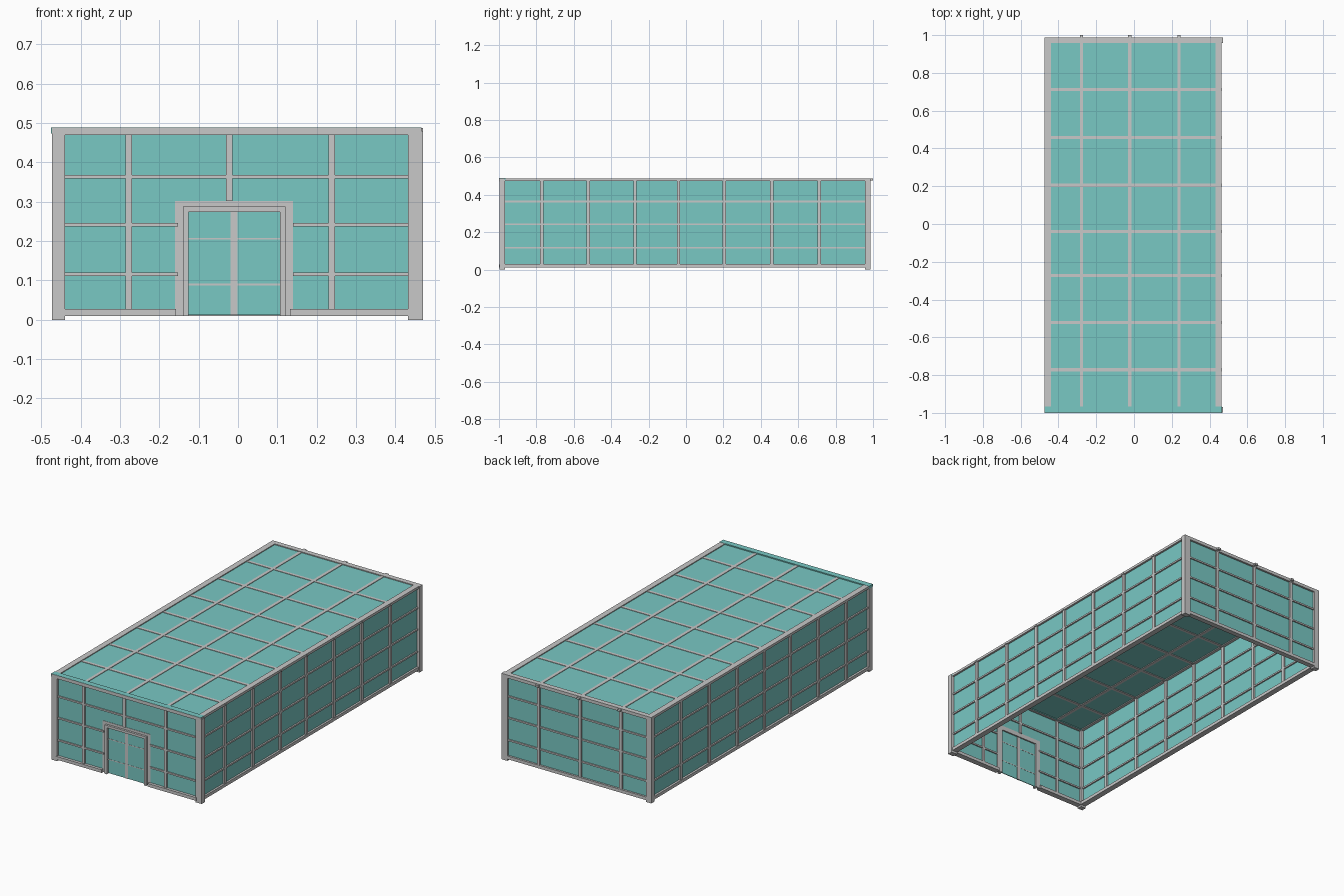
import bpy
import bmesh

cube = bpy.data.objects.get("Cube")
if cube:
    bpy.data.objects.remove(cube, do_unlink=True)


def material(name, rgb):
    m = bpy.data.materials.new(name)
    m.use_nodes = True
    m.diffuse_color = (*rgb, 1)
    m.node_tree.nodes["Principled BSDF"].inputs["Base Color"].default_value = (*rgb, 1)
    return m


grey = material("light grey metal", (0.58, 0.58, 0.58))
teal = material("teal glass", (0.19, 0.58, 0.55))


def boxes(name, mat, spans):
    """One object made of boxes, each given as x, y and z ranges."""
    bm = bmesh.new()
    for span in spans:
        made = bmesh.ops.create_cube(bm, size=1)["verts"]
        for v in made:
            v.co = [(a + b) / 2 + c * (b - a) for c, (a, b) in zip(v.co, span)]
    mesh = bpy.data.meshes.new(name)
    bm.to_mesh(mesh)
    bm.free()
    mesh.materials.append(mat)
    obj = bpy.data.objects.new(name, mesh)
    bpy.context.collection.objects.link(obj)
    return obj


def bar(centre, width):
    return (centre - width / 2, centre + width / 2)


# Shared layout
LEFT, RIGHT = (0.432, 0.464), (-0.473, -0.44)
FRONT, BACK = (-0.997, -0.968), (0.958, 0.987)
INNER_X, INNER_Y = (-0.445, 0.437), (-0.975, 0.965)
columns = [-0.278, -0.022, 0.238]
rows = [0.116, 0.242, 0.364]
ribs = [-0.772, -0.522, -0.273, -0.04, 0.205, 0.458, 0.712]
door_x = (-0.16, 0.14)
door_top = 0.302

# Corner posts
boxes("corner_posts", grey, [
    (x, y, (0, 0.48)) for x in (RIGHT, (0.432, 0.47)) for y in (FRONT, BACK)])

# Edge beams at ground and roof
boxes("side_beams", grey, [
    (x, INNER_Y, z) for x in (RIGHT, LEFT) for z in ((0.012, 0.03), (0.474, 0.488))])
boxes("back_beams", grey, [
    ((-0.473, 0.47), BACK, (0.47, 0.488)), (INNER_X, BACK, (0.01, 0.028))])
boxes("front_top_beam", grey, [((-0.473, 0.467), (-1, -0.97), (0.47, 0.488))])
boxes("front_sills", grey, [
    (x, (-1, -0.968), (0.01, 0.028)) for x in ((-0.445, -0.157), (0.132, 0.437))])
boxes("front_roof_cap", teal, [((-0.475, 0.466), (-0.999, -0.966), (0.474, 0.489))])

# Glass skins
boxes("side_glass", teal, [
    (bar(x, 0.004), INNER_Y, (0.015, 0.48)) for x in (-0.459, 0.451)])
boxes("back_glass", teal, [(INNER_X, bar(0.974, 0.004), (0.015, 0.48))])
boxes("roof_glass", teal, [(INNER_X, INNER_Y, (0.479, 0.483))])
boxes("front_glass", teal, [
    ((INNER_X[0], door_x[0]), bar(-0.982, 0.004), (0.015, 0.48)),
    ((door_x[1], INNER_X[1]), bar(-0.982, 0.004), (0.015, 0.48)),
    (door_x, bar(-0.982, 0.004), (door_top, 0.48))])

# Side wall bars
side_bars = []
for x in (-0.459, 0.451):
    side_bars += [(bar(x, 0.022), bar(y, 0.018), (0.02, 0.48)) for y in ribs]
    side_bars += [(bar(x, 0.02), INNER_Y, bar(z, 0.009)) for z in rows]
boxes("side_bars", grey, side_bars)

# Back wall bars
boxes("back_bars", grey,
      [(bar(x, 0.016), bar(0.974, 0.022), (0.02, 0.48)) for x in columns]
      + [(INNER_X, bar(0.974, 0.018), bar(z, 0.009)) for z in rows])

# Front wall bars, stopping at the doorway
front_bars = [(bar(x, 0.016), bar(-0.982, 0.02),
               (door_top if x == columns[1] else 0.02, 0.475)) for x in columns]
for z in rows:
    if z < door_top:
        front_bars += [((INNER_X[0], -0.152), bar(-0.982, 0.018), bar(z, 0.009)),
                       ((0.14, INNER_X[1]), bar(-0.982, 0.018), bar(z, 0.009))]
    else:
        front_bars.append((INNER_X, bar(-0.982, 0.018), bar(z, 0.009)))
boxes("front_bars", grey, front_bars)

# Roof bars, with the long ones poking out at the back
boxes("roof_bars", grey,
      [(bar(x, 0.018), (-0.967, 1), (0.475, 0.486)) for x in columns]
      + [((-0.47, 0.467), bar(y, 0.017), (0.475, 0.4855)) for y in ribs])


def portal(x, y, top, width):
    """Two jambs and a head."""
    a, b = x
    return [((a, a + width), y, (0.01, top)), ((b - width, b), y, (0.01, top)),
            ((a + width, b - width), y, (top - width, top))]


# Double door
boxes("door_surround", grey, portal(door_x, (-0.986, -0.976), door_top, 0.022))
boxes("door_frame", grey, portal((-0.14, 0.121), (-0.998, -0.972), 0.288, 0.014))
boxes("door_glass", teal, [((-0.13, 0.11), bar(-0.982, 0.004), (0.012, 0.28))])
boxes("door_bars", grey,
      [(bar(-0.01, 0.017), bar(-0.982, 0.008), (0.012, 0.276))]
      + [((-0.127, 0.108), bar(-0.982, 0.006), bar(z, 0.005)) for z in (0.09, 0.206)])
